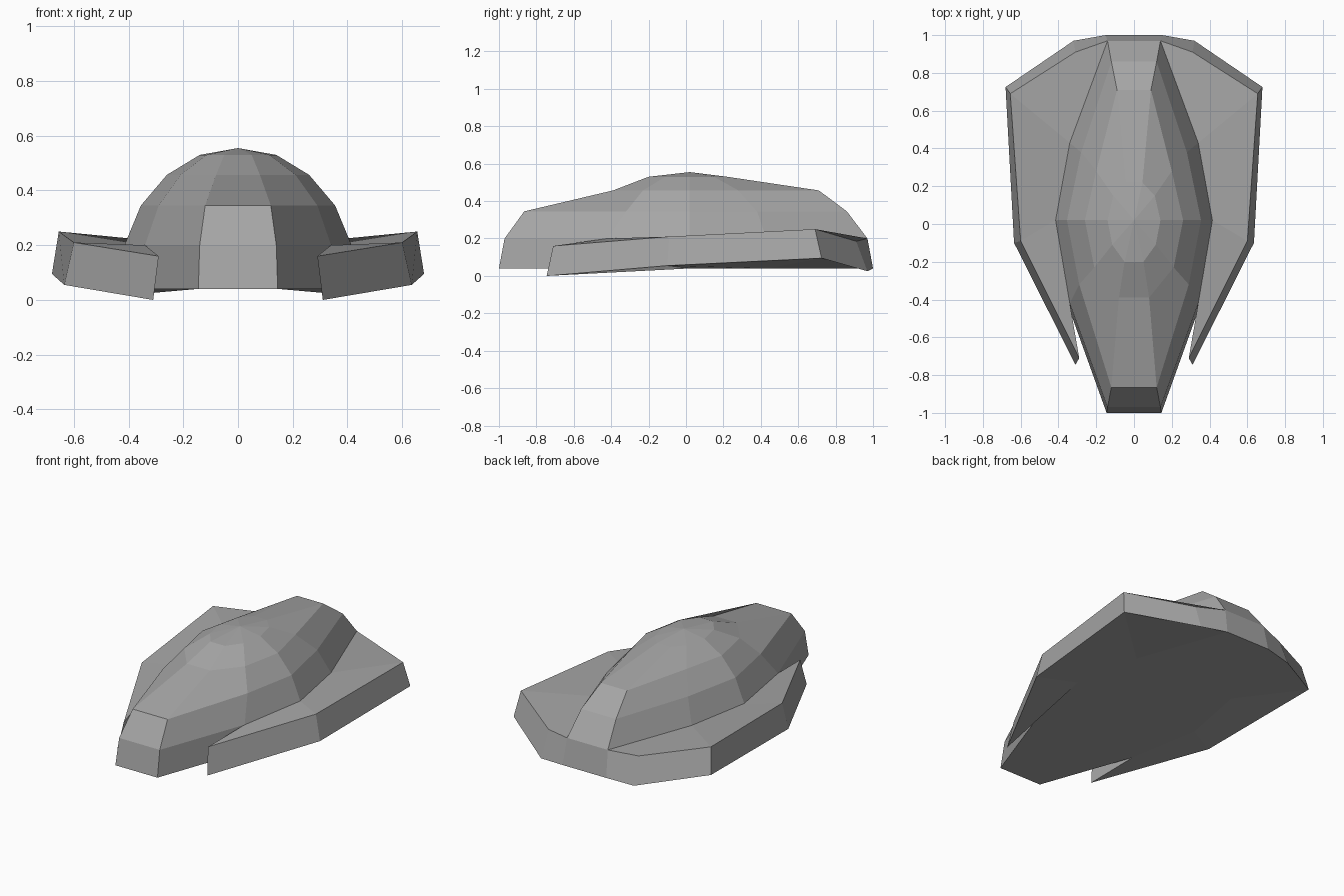
import bpy
import bmesh

# Remove the default cube
default_cube = bpy.data.objects.get("Cube")
if default_cube:
    bpy.data.objects.remove(default_cube, do_unlink=True)

# Single grey paint
grey = bpy.data.materials.new("plain_grey")
grey.use_nodes = True
paint = (0.38, 0.38, 0.38, 1)
grey.diffuse_color = paint
for node in grey.node_tree.nodes:
    if node.type == "BSDF_PRINCIPLED":
        node.inputs["Base Color"].default_value = paint


def make_object(name, bm):
    """Turn a bmesh into a flat shaded object with outward normals."""
    bmesh.ops.recalc_face_normals(bm, faces=bm.faces)
    mesh = bpy.data.meshes.new(name)
    bm.to_mesh(mesh)
    bm.free()
    mesh.materials.append(grey)
    obj = bpy.data.objects.new(name, mesh)
    bpy.context.scene.collection.objects.link(obj)
    return obj


def bridge(bm, lower, upper):
    """Join two closed loops of equal length with quads."""
    count = len(lower)
    for i in range(count):
        j = (i + 1) % count
        bm.faces.new((lower[i], lower[j], upper[j], upper[i]))


# Horizontal outlines of the hull: height, then the left half from front to back
base = (0.04, [(.145, -1), (.35, -.43), (.43, .02), (.35, .44), (.15, 1)])
waist = (0.2, [(.14, -.97), (.34, -.42), (.415, .02), (.34, .43), (.14, .97)])
shoulder = (0.345, [(.12, -.865), (.29, -.32), (.355, .02), (.28, .38), (.12, .86)])
brow = (0.457, [(.08, -.39), (.21, -.23), (.26, .02), (.2, .28), (.09, .71)])
crown = (0.53, [(.05, -.2), (.115, -.11), (.14, .02), (.11, .15), (.045, .22)])

# Domed hull: stacked rings closed by a low apex and a flat underside
bm = bmesh.new()
rings = []
for z, half in (base, waist, shoulder, brow, crown):
    outline = half + [(-x, y) for x, y in reversed(half)]
    rings.append([bm.verts.new((x, y, z)) for x, y in outline])
for lower, upper in zip(rings, rings[1:]):
    bridge(bm, lower, upper)
bm.faces.new(rings[0])
apex = bm.verts.new((0, 0.02, 0.555))
top_ring = rings[-1]
for i, vert in enumerate(top_ring):
    bm.faces.new((vert, top_ring[(i + 1) % len(top_ring)], apex))
make_object("domed_hull", bm)

# Outer rim of the wing from the front tip round to the back
rim_top = [(.29, -.71, .16), (.6, -.09, .21), (.655, .69, .25), (.31, .91, .185)]
rim_bottom = [(.31, -.745, 0), (.635, -.1, .055), (.68, .725, .095), (.32, .97, .025)]


def make_wing(name, side):
    """Build a thick wing that joins the hull between its base and waist."""
    bm = bmesh.new()
    loops = []
    for rim, (z, half) in ((rim_bottom, base), (rim_top, waist)):
        root = [(x, y, z) for x, y in half[1:]]
        outer = [bm.verts.new((side * x, y, z)) for x, y, z in rim]
        inner = [bm.verts.new((side * x, y, z)) for x, y, z in root]
        for i in range(len(outer) - 1):
            bm.faces.new((outer[i], outer[i + 1], inner[i + 1], inner[i]))
        loops.append(outer + inner[::-1])
    bridge(bm, *loops)
    make_object(name, bm)


make_wing("left_wing", 1)
make_wing("right_wing", -1)
